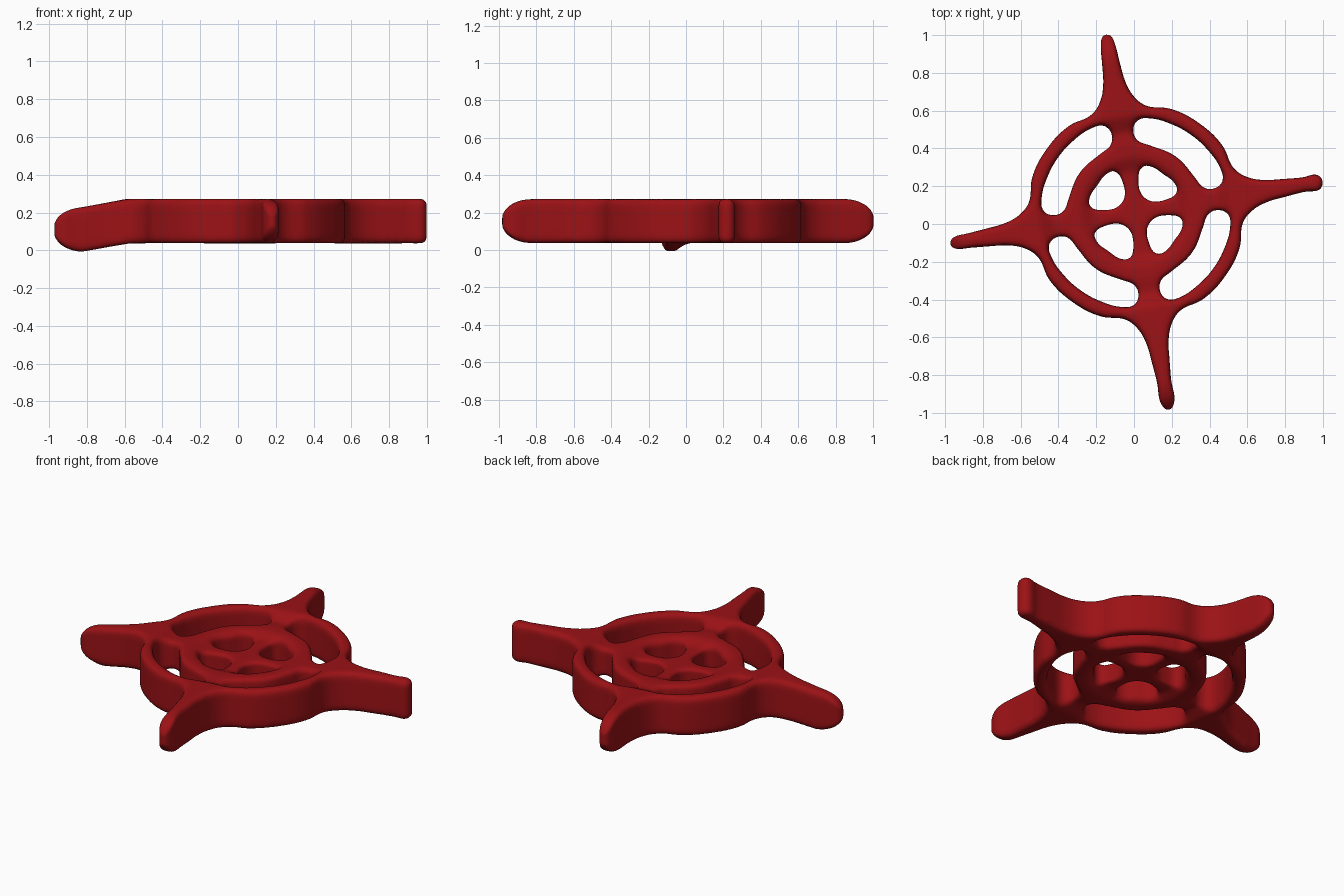
import bpy
from math import sin, cos, radians, hypot, sqrt

if "Cube" in bpy.data.objects:
    bpy.data.objects.remove(bpy.data.objects["Cube"])

CX, CY, CZ, TURN = 0.01, 0.06, 0.155, 9.5
HALF = 0.115
LENGTHS = [0.96, 1.0, 1.06, 0.99]      # back, left, front, right arm reach


def place(u, v, arm):
    """Arm-local (u along arm, v to its left) to world x, y."""
    a = radians(90 + TURN + 90 * arm)
    return CX + u * cos(a) - v * sin(a), CY + u * sin(a) + v * cos(a)


def polar(r, deg, arm):
    return place(r * cos(radians(deg)), r * sin(radians(deg)), arm)


def add_loop(curve, pts):
    s = curve.splines.new('BEZIER')
    s.bezier_points.add(len(pts) - 1)
    s.use_cyclic_u = True
    s.resolution_u = 6
    for p, (x, y) in zip(s.bezier_points, pts):
        p.co = (x, y, 0)
        p.handle_left_type = p.handle_right_type = 'AUTO'


# Plan outline: ring with four flared arms, four curved slots, four inner holes
curve = bpy.data.curves.new("four_armed_ring", 'CURVE')
curve.dimensions = '2D'
curve.fill_mode = 'BOTH'
curve.bevel_depth = 0.025
curve.bevel_resolution = 3
curve.offset = -0.025
curve.extrude = HALF - 0.025

outline = []
for arm, L in enumerate(LENGTHS):
    side = [(0.55, 0.145), (0.61, 0.09), (0.69, 0.06), (0.8, 0.047), (0.9, 0.038)]
    tip = [(L, 0.034)] if arm == 3 else [(L - 0.02, 0.028), (L, 0)]
    right = [(u, -v) for u, v in side + tip if v]
    left = (side + tip)[::-1]
    outline += [polar(0.58, -45, arm), polar(0.58, -28, arm)]
    outline += [place(u, v, arm) for u, v in right + left]
    outline += [polar(0.58, 28, arm)]
add_loop(curve, outline)

slot = [(0.435, 7.5), (0.49, 10.5), (0.505, 18), (0.505, 31), (0.505, 45), (0.505, 59),
        (0.505, 72), (0.49, 79.5), (0.435, 82.5), (0.38, 79), (0.365, 70),
        (0.365, 45), (0.365, 20), (0.38, 11)]
hole = [(0.245, 17), (0.258, 29), (0.25, 45), (0.258, 61), (0.245, 73), (0.17, 76),
        (0.105, 66), (0.09, 45), (0.105, 24), (0.17, 14)]
for arm in range(4):
    for shape in (slot, hole):
        add_loop(curve, [polar(r, d, arm) for r, d in shape])

obj = bpy.data.objects.new("four_armed_ring", curve)
bpy.context.collection.objects.link(obj)
bpy.context.view_layer.objects.active = obj
obj.select_set(True)
bpy.ops.object.convert(target='MESH')
obj = bpy.context.object

# Even skin
m = obj.modifiers.new("skin", 'REMESH')
m.mode = 'VOXEL'
m.voxel_size = 0.014
bpy.ops.object.modifier_apply(modifier=m.name)

# Height profile: low hub and spokes, taller rim, rounded arm ends
PROFILE = [(0, 0.062), (0.22, 0.062), (0.29, 0.09), (0.36, 0.09), (0.43, 0.082),
           (0.51, 0.118), (2, 0.118)]


def half_height(r):
    for (r0, h0), (r1, h1) in zip(PROFILE, PROFILE[1:]):
        if r <= r1:
            return h0 + (h1 - h0) * (r - r0) / (r1 - r0)


for v in obj.data.vertices:
    dx, dy = v.co.x - CX, v.co.y - CY
    r = hypot(dx, dy)
    arm = (2 if dy < 0 else 0) if abs(dy) > abs(dx) else (1 if dx < 0 else 3)
    L = LENGTHS[arm]
    h, shift = half_height(r), 0
    if arm != 3 and r > L - 0.16:
        t = min(1, (r - L + 0.16) / 0.165)
        h *= max(0.25, sqrt(1 - t * t))
    if arm == 1 and r > 0.6:
        shift = -0.045 * min(1, (r - 0.6) / 0.25)
    v.co.z = CZ + shift + v.co.z / HALF * h

s = obj.modifiers.new("soften", 'SMOOTH')
s.factor = 0.5
s.iterations = 8
bpy.ops.object.modifier_apply(modifier=s.name)
bpy.ops.object.shade_smooth()
obj.name = "four_armed_ring"

mat = bpy.data.materials.new("dark_red")
mat.diffuse_color = (0.33, 0.006, 0.008, 1)
mat.use_nodes = True
mat.node_tree.nodes["Principled BSDF"].inputs["Base Color"].default_value = mat.diffuse_color
obj.data.materials.clear()
obj.data.materials.append(mat)
